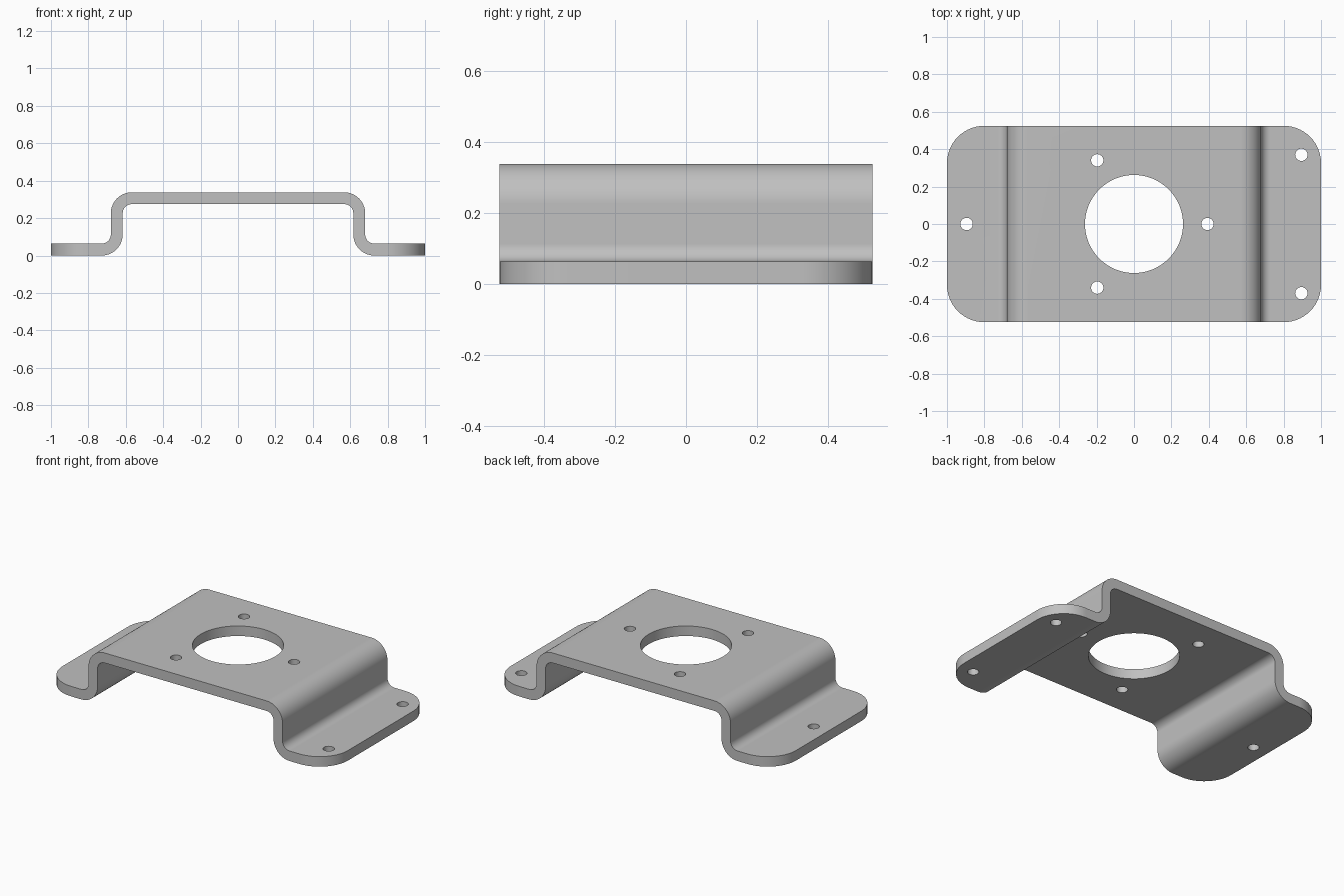
import bpy
import bmesh
from math import cos, sin, radians

cube = bpy.data.objects.get("Cube")
if cube:
    bpy.data.objects.remove(cube, do_unlink=True)

HEIGHT, THICK = 0.338, 0.0635     # overall height, sheet thickness
WALL, DEPTH = 0.68, 0.525         # outer wall x, half depth
INNER = 0.049                     # inside bend radius
OUTER = INNER + THICK
CORNER = 0.2                      # flange corner radius

steel = bpy.data.materials.new("plain grey steel")
steel.use_nodes = True
grey = (0.53, 0.53, 0.53, 1)
steel.diffuse_color = grey
steel.node_tree.nodes["Principled BSDF"].inputs["Base Color"].default_value = grey


def arc(cx, cy, r, start, end, steps=14):
    angles = [radians(start + (end - start) * i / steps) for i in range(steps + 1)]
    return [(cx + r * cos(a), cy + r * sin(a)) for a in angles]


def prism(name, points, shift):
    """Extrude a closed loop of 3D points along a vector."""
    bm = bmesh.new()
    face = bm.faces.new([bm.verts.new(p) for p in points])
    extruded = bmesh.ops.extrude_face_region(bm, geom=[face])["geom"]
    moved = [v for v in extruded if isinstance(v, bmesh.types.BMVert)]
    bmesh.ops.translate(bm, vec=shift, verts=moved)
    bmesh.ops.recalc_face_normals(bm, faces=bm.faces)
    mesh = bpy.data.meshes.new(name)
    bm.to_mesh(mesh)
    bm.free()
    mesh.materials.append(steel)
    obj = bpy.data.objects.new(name, mesh)
    bpy.context.collection.objects.link(obj)
    return obj


def upright(name, outline):
    """Vertical cutter from a plan outline."""
    obj = prism(name, [(x, y, -0.2) for x, y in outline], (0, 0, 0.8))
    obj.hide_render = True
    return obj


# Bent sheet: right half of both skins, mirrored into a full profile
top_c = (WALL - OUTER, HEIGHT - OUTER)
low_c = (WALL + INNER, OUTER)
upper = arc(*top_c, OUTER, 90, 0) + arc(*low_c, INNER, 180, 270) + [(1.1, THICK)]
lower = arc(*top_c, INNER, 90, 0) + arc(*low_c, OUTER, 180, 270) + [(1.1, 0)]
half = upper + lower[::-1]
profile = half + [(-x, z) for x, z in half[::-1]]
bracket = prism("mounting_bracket", [(x, -0.6, z) for x, z in profile], (0, 1.2, 0))

# Plan outline with rounded corners
cx, cy = 1 - CORNER, DEPTH - CORNER
plan = (arc(cx, cy, CORNER, 0, 90) + arc(-cx, cy, CORNER, 90, 180)
        + arc(-cx, -cy, CORNER, 180, 270) + arc(cx, -cy, CORNER, 270, 360))
cutters = [("INTERSECT", upright("plan_cutter", plan))]

# Centre opening, three holes around it, three flange holes
holes = [(0, 0, 0.262)]
holes += [(0.393 * cos(radians(a)), 0.393 * sin(radians(a)), 0.033) for a in (0, 120, 240)]
holes += [(-0.895, 0, 0.033), (0.895, 0.37, 0.033), (0.895, -0.37, 0.033)]
for x, y, r in holes:
    ring = arc(x, y, r, 0, 360, 64 if r > 0.1 else 32)[:-1]
    cutters.append(("DIFFERENCE", upright("hole_cutter", ring)))

bpy.ops.object.select_all(action="DESELECT")
bracket.select_set(True)
bpy.context.view_layer.objects.active = bracket
for operation, cutter in cutters:
    mod = bracket.modifiers.new("cut", "BOOLEAN")
    mod.operation = operation
    mod.solver = "EXACT"
    mod.object = cutter
    bpy.ops.object.modifier_apply(modifier=mod.name)
    bpy.data.objects.remove(cutter, do_unlink=True)

# Smooth bends and bores, crisp cut edges
bpy.ops.object.shade_smooth_by_angle(angle=radians(30))
weighted = bracket.modifiers.new("flat faces", "WEIGHTED_NORMAL")
weighted.keep_sharp = True
